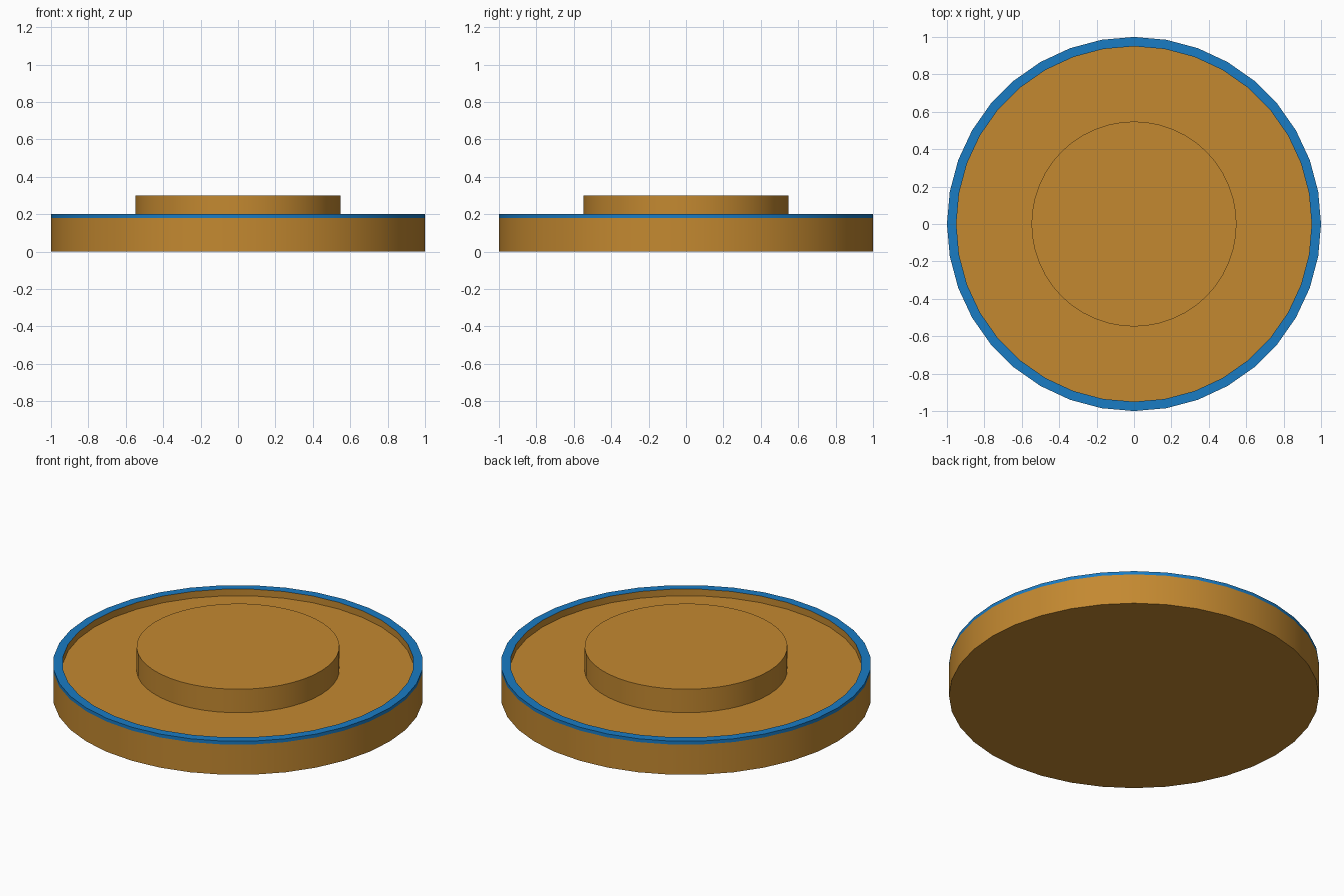
import bpy, bmesh, math

if "Cube" in bpy.data.objects:
    bpy.data.objects.remove(bpy.data.objects["Cube"])


def material(name, rgb):
    m = bpy.data.materials.new(name)
    m.diffuse_color = (*rgb, 1)
    m.use_nodes = True
    m.node_tree.nodes["Principled BSDF"].inputs["Base Color"].default_value = m.diffuse_color
    return m


def lathe(name, profile, sides, mats, blue_bands=()):
    """Revolve (radius, z) points about z; radius 0 is a pole, ends are capped."""
    bm = bmesh.new()
    rings = [[bm.verts.new((r * math.cos(2 * math.pi * i / sides),
                            r * math.sin(2 * math.pi * i / sides), z))
              for i in range(sides)] for r, z in profile]
    for k, (a, b) in enumerate(zip(rings, rings[1:])):
        for i in range(sides):
            j = (i + 1) % sides
            f = bm.faces.new((a[i], a[j], b[j], b[i]))
            f.material_index = 1 if k in blue_bands else 0
    bm.faces.new(rings[0][::-1])
    bm.faces.new(rings[-1])
    mesh = bpy.data.meshes.new(name)
    bm.to_mesh(mesh)
    bm.free()
    for m in mats:
        mesh.materials.append(m)
    obj = bpy.data.objects.new(name, mesh)
    bpy.context.collection.objects.link(obj)
    bpy.ops.object.select_all(action='DESELECT')
    obj.select_set(True)
    bpy.context.view_layer.objects.active = obj
    bpy.ops.object.shade_smooth_by_angle(angle=math.radians(30))
    return obj


orange = material("orange", (0.55, 0.25, 0.03))
blue = material("blue", (0.01, 0.2, 0.55))

# Shallow dish with a blue band around the top of its rim
FLOOR = 0.16
lathe("dish", [(1, 0), (1, 0.18), (1, 0.2), (0.95, 0.2), (0.95, FLOOR)],
      36, [orange, blue], blue_bands=(1, 2))

# Raised round boss in the middle
lathe("centre_boss", [(0.548, FLOOR), (0.548, 0.3)], 48, [orange])
